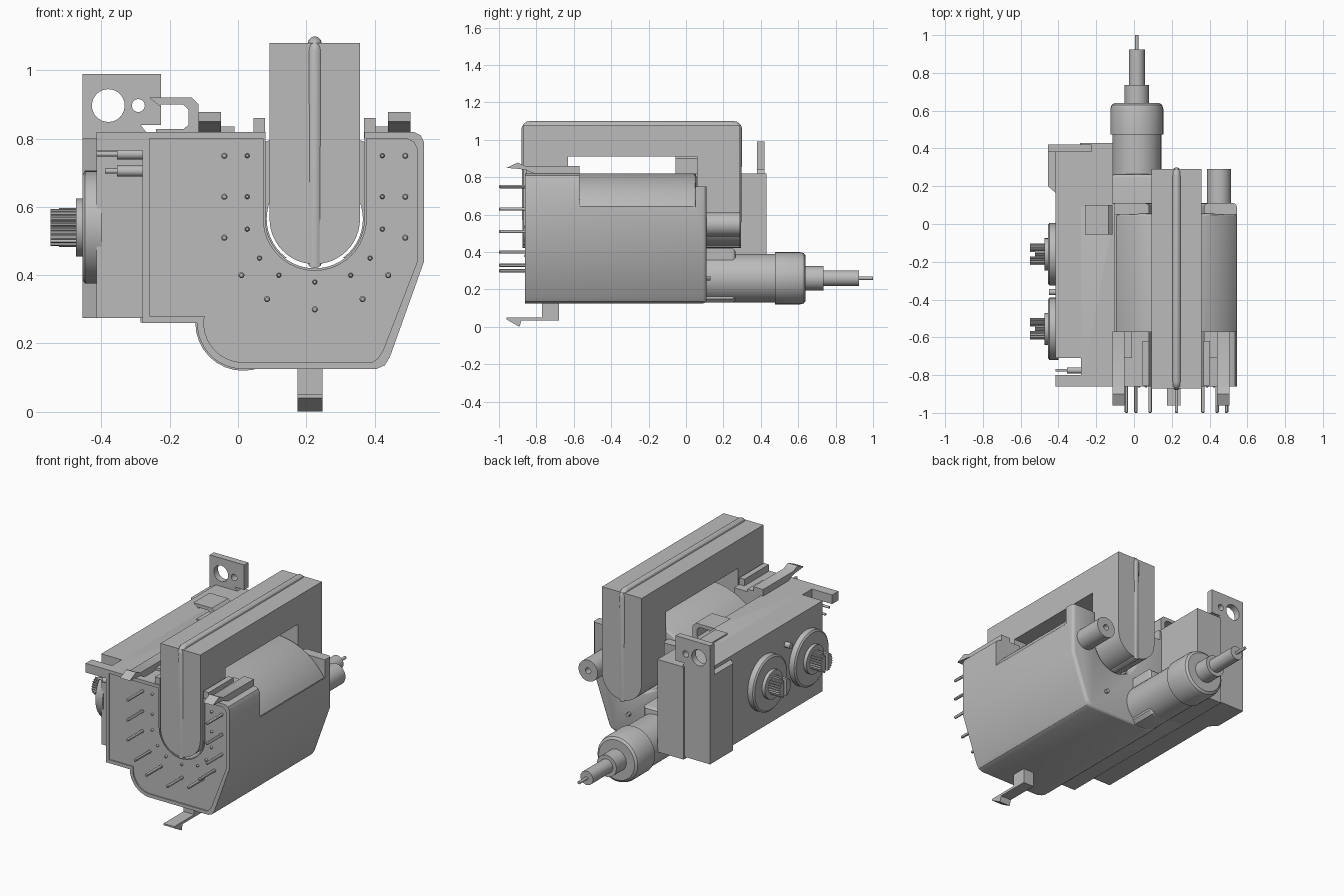
import bpy, bmesh, math
from math import sin, cos, pi, radians

if "Cube" in bpy.data.objects:
    bpy.data.objects.remove(bpy.data.objects["Cube"])

grey = bpy.data.materials.new("plain_grey")
grey.use_nodes = True
COLOUR = (0.5, 0.5, 0.5, 1)
grey.diffuse_color = COLOUR
grey.node_tree.nodes["Principled BSDF"].inputs["Base Color"].default_value = COLOUR


def place(axis, u, v, t):
    return {"x": (t, u, v), "y": (u, t, v), "z": (u, v, t)}[axis]


def finish(name, bm):
    bmesh.ops.recalc_face_normals(bm, faces=bm.faces)
    me = bpy.data.meshes.new(name)
    bm.to_mesh(me)
    bm.free()
    ob = bpy.data.objects.new(name, me)
    bpy.context.collection.objects.link(ob)
    me.materials.append(grey)
    return ob


def prism(name, axis, pts, lo, hi, round_end=0):
    bm = bmesh.new()
    rings = [[bm.verts.new(place(axis, u, v, t)) for u, v in pts] for t in (lo, hi)]
    n = len(pts)
    for i in range(n):
        j = (i + 1) % n
        bm.faces.new((rings[0][i], rings[0][j], rings[1][j], rings[1][i]))
    bm.faces.new(rings[0])
    end = bm.faces.new(rings[1])
    bmesh.ops.recalc_face_normals(bm, faces=bm.faces)
    if round_end:
        bmesh.ops.bevel(bm, geom=list(end.edges), offset=round_end, segments=3,
                        profile=0.5, affect="EDGES")
    return finish(name, bm)


def box(name, x0, x1, y0, y1, z0, z1):
    return prism(name, "z", [(x0, y0), (x1, y0), (x1, y1), (x0, y1)], z0, z1)


def arc(cx, cy, r, a0, a1, n=16):
    return [(cx + r * cos(radians(a0 + (a1 - a0) * i / n)),
             cy + r * sin(radians(a0 + (a1 - a0) * i / n))) for i in range(n + 1)]


def lathe(name, axis, centre, steps, n=32):
    # stepped round part: steps are (position along axis, radius)
    bm = bmesh.new()
    rings = [[bm.verts.new(place(axis, u, v, t)) for u, v in arc(*centre, r, 0, 360, n)[:-1]]
             for t, r in steps]
    for a, b in zip(rings, rings[1:]):
        for i in range(n):
            j = (i + 1) % n
            bm.faces.new((a[i], a[j], b[j], b[i]))
    bm.faces.new(rings[0])
    bm.faces.new(rings[-1])
    return finish(name, bm)


def cut(ob, *cutters):
    for c in cutters:
        c.hide_render = True
        m = ob.modifiers.new("cut", "BOOLEAN")
        m.operation, m.solver, m.object = "DIFFERENCE", "EXACT", c
        with bpy.context.temp_override(object=ob, active_object=ob):
            bpy.ops.object.modifier_apply(modifier=m.name)
        bpy.data.objects.remove(c)


CX, CZ = 0.225, 0.565     # axis of the coil bore
BX, BZ = 0.015, 0.26      # axis of the cable bushing


def housing_outline(d, wall):
    a = math.degrees(math.asin(d / (0.135 - d)))
    pts = [(-0.28 + d, BZ + d)]
    pts += arc(BX, BZ, 0.135 - d, 180 - a, 270, 12)
    pts += [(0.405 - d * 0.6, 0.125 + d), (0.43 - d, 0.136 + d), (0.445 - d, 0.16 + d),
            (0.545 - d, 0.44), (0.545 - d, 0.79 - d), (0.535 - d, 0.81 - d), (0.515 - d, 0.82 - d),
            (CX + 0.145 + wall, 0.82 - d)]
    pts += arc(CX, CZ, 0.145 + wall, 0, -180, 24)
    return pts + [(CX - 0.145 - wall, 0.82 - d), (-0.28 + d, 0.82 - d)]


# housing: shell with U notch, shallow potted front, lowered roof over the coil
housing = prism("housing", "y", housing_outline(0, 0), -0.86, 0.11, 0.02)
cut(housing,
    prism("cutter", "y", housing_outline(0.02, 0.007), -0.9, -0.853),
    box("cutter", -0.1, 0.6, -0.57, 0.05, 0.64, 0.9),
    box("cutter", -0.1, 0.6, 0.04, 0.2, 0.75, 0.9))

coil = prism("coil", "y", [(-0.08, 0.45), (0.53, 0.45)] + arc(CX, 0.446, 0.374, 32, 148, 32),
             -0.571, 0.055, 0.015)
cut(coil, lathe("cutter", "y", (CX, CZ), [(-1, 0.141), (1, 0.141)], 48))

# ferrite core loop and its round wire strap
prism("core_yoke", "x", [(-0.87, CZ), (-0.63, CZ), (-0.63, 0.91), (0.06, 0.91), (0.06, CZ),
                         (0.29, CZ), (0.29, 1.08), (-0.87, 1.08)], 0.0925, 0.3575)
lathe("core_leg", "y", (CX, CZ), [(-0.87, 0.1325), (0.29, 0.1325)], 48)

path = (arc(0.255, 1.055, 0.025, 0, 90, 4) + arc(-0.835, 1.055, 0.025, 90, 180, 4)
        + [(-0.86, 0.435), (0.28, 0.435)])
cu = bpy.data.curves.new("strap_path", "CURVE")
cu.dimensions, cu.bevel_depth, cu.bevel_resolution = "3D", 0.02, 4
sp = cu.splines.new("POLY")
sp.points.add(len(path) - 1)
for p, (y, z) in zip(sp.points, path):
    p.co = (CX, y, z, 1)
sp.use_cyclic_u = True
tmp = bpy.data.objects.new("strap_path", cu)
bpy.context.collection.objects.link(tmp)
bpy.context.view_layer.update()
me = bpy.data.meshes.new_from_object(tmp.evaluated_get(bpy.context.evaluated_depsgraph_get()))
bpy.data.objects.remove(tmp)
me.materials.clear()
me.materials.append(grey)
bpy.context.collection.objects.link(bpy.data.objects.new("core_strap", me))

# cable bushing with stepped outlet, and its neck on the housing
lathe("cable_bushing", "y", (BX, BZ),
      [(0.05, 0.13), (0.475, 0.13), (0.475, 0.14), (0.61, 0.14), (0.63, 0.134), (0.64, 0.12),
       (0.64, 0.065), (0.735, 0.065), (0.735, 0.042), (0.925, 0.042), (0.925, 0.009), (1, 0.009)])
prism("bushing_neck", "y", [(-0.115, 0.42), (-0.115, BZ)] + arc(BX, BZ, 0.13, 180, 270, 10)
      + [(0.08, 0.13), (0.1, 0.15), (0.1, 0.42)], 0.08, 0.265, 0.02)

# second outlet tube with a blind hole
lathe("outlet_tube", "y", (0.45, 0.548),
      [(0.05, 0.064), (0.29, 0.064), (0.29, 0.018), (0.2, 0.018)])
for i, (x, y, z) in enumerate([(0.44, 0.07, 0.69), (0.3, 0.12, 0.26), (0.0, 0.07, 0.69)]):
    lathe(f"rear_peg_{i}", "y", (x, z), [(y - 0.05, 0.012), (y + 0.01, 0.012)], 12)

# adjuster block on the right side
box("block_rear", -0.285, -0.11, 0.05, 0.43, 0.262, 0.82)
box("adjuster_block", -0.415, -0.27, -0.71, 0.38, 0.275, 0.82)
prism("side_plate", "z", [(-0.40, 0.165), (-0.415, 0.165), (-0.455, 0.2), (-0.455, 0.38),
                          (-0.40, 0.38)], 0.275, 0.8)
box("front_flange", -0.415, -0.27, -0.86, -0.8, 0.765, 0.82)
ear = prism("mounting_ear", "y", [(-0.455, 0.275), (-0.27, 0.275), (-0.27, 0.82), (-0.285, 0.84),
                                  (-0.225, 0.84), (-0.225, 0.99), (-0.455, 0.99)], 0.38, 0.42)
cut(ear, lathe("cutter", "y", (-0.38, 0.897), [(0.3, 0.048), (0.5, 0.048)]),
    lathe("cutter", "y", (-0.292, 0.897), [(0.3, 0.019), (0.5, 0.019)], 24))

# two adjuster knobs with toothed shafts
for i, y in enumerate((-0.16, -0.555)):
    lathe(f"knob_disc_{i}", "x", (y, 0.54),
          [(-0.40, 0.165), (-0.448, 0.165), (-0.455, 0.155), (-0.455, 0.085), (-0.475, 0.085)], 48)
    teeth = []
    for k in range(24):
        for da, r in ((0, 0.05), (0.25, 0.057), (0.5, 0.057), (0.75, 0.05)):
            a = 2 * pi * (k + da) / 24
            teeth.append((y + r * cos(a), 0.54 + r * sin(a)))
    knob = prism(f"knob_shaft_{i}", "x", teeth, -0.55, -0.47)
    cut(knob, box("cutter", -0.6, -0.525, y - 0.012, y + 0.012, 0.4, 0.7))
lathe("side_peg", "x", (-0.36, 0.69), [(-0.40, 0.017), (-0.45, 0.017)], 16)

# side terminals
for i, (z, tip) in enumerate([(0.755, -0.415), (0.705, -0.39)]):
    lathe(f"side_terminal_{i}", "x", (-0.775, z),
          [(-0.27, 0.016), (-0.355, 0.016), (-0.355, 0.007), (tip, 0.007)], 16)

# top hook
prism("top_hook", "y", [(-0.26, 0.92), (-0.225, 0.892), (-0.225, 0.9), (-0.16, 0.9),
                        (-0.145, 0.885), (-0.145, 0.84), (-0.16, 0.828), (-0.24, 0.828),
                        (-0.24, 0.815), (-0.115, 0.815), (-0.115, 0.9), (-0.135, 0.92)],
      -0.055, 0.1)

# snap clips on top and the guide walls beside the core
for side, x0, b0, b1 in (("right", -0.115, -0.115, -0.01), ("left", 0.44, 0.37, 0.505)):
    prism(f"{side}_clip", "x", [(-0.57, 0.815), (-0.57, 0.86), (-0.86, 0.86), (-0.9, 0.878),
                                (-0.96, 0.85), (-0.9, 0.845), (-0.86, 0.84), (-0.8, 0.815)],
          x0, x0 + 0.065)
    box(f"{side}_clip_base", b0, b1, -0.71, -0.57, 0.81, 0.835)
for side, x0 in (("right", 0.045), ("left", 0.369)):
    box(f"{side}_guide_wall", x0, x0 + 0.034, -0.855, -0.62, 0.8, 0.86)

# bottom clip
prism("bottom_clip", "x", [(-0.68, 0.14), (-0.68, 0.035), (-0.88, 0.035), (-0.89, 0.0),
                           (-0.96, 0.04), (-0.96, 0.05), (-0.77, 0.05), (-0.77, 0.14)],
      0.175, 0.247)

# long pins and small beads, mirrored around the notch
long_pins = [(0, 0.3), (0.14, 0.33), (0.215, 0.4), (0.265, 0.51), (0.265, 0.63), (0.265, 0.75)]
beads = [(0, 0.38), (0.105, 0.4), (0.162, 0.45), (0.198, 0.535), (0.198, 0.63), (0.198, 0.75)]
for label, spots, r, tip in (("pin", long_pins, 0.009, -1), ("bead", beads, 0.007, -0.866)):
    for i, (dx, z) in enumerate(spots):
        for s in ((1, -1) if dx else (1,)):
            lathe(f"{label}_{i}_{'left' if s > 0 else 'right'}", "y", (CX + s * dx, z),
                  [(-0.84, r), (tip + 0.005, r), (tip, r * 0.6)], 12)

# smooth round walls, keep edges sharp
bpy.ops.object.select_all(action="DESELECT")
for ob in bpy.context.scene.objects:
    if ob.type == "MESH" and ob.data.materials and ob.data.materials[0] == grey:
        ob.select_set(True)
        bpy.context.view_layer.objects.active = ob
bpy.ops.object.shade_smooth_by_angle(angle=radians(30))
